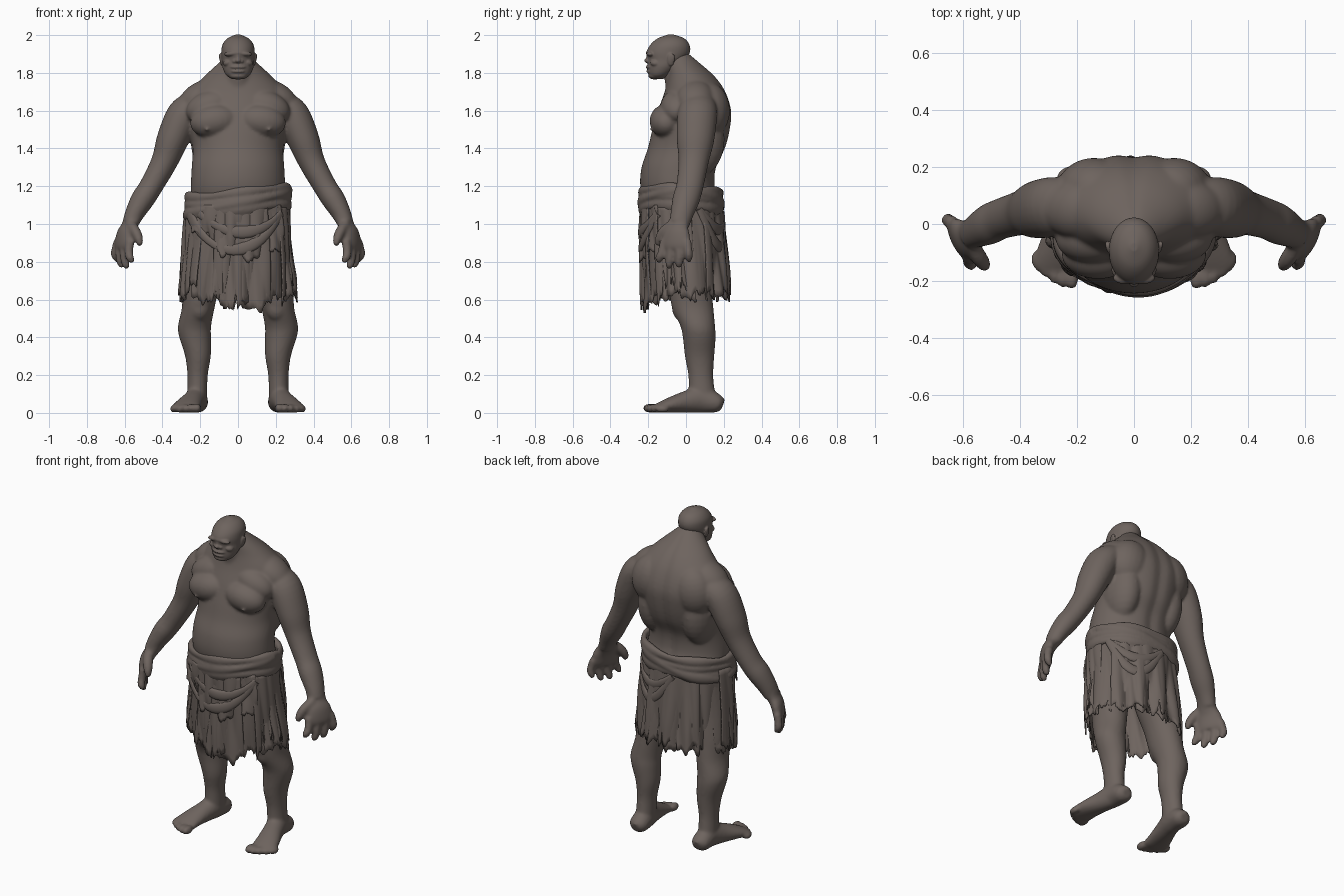
import bpy, bmesh, math, random
from mathutils import Vector, Matrix

random.seed(4)
X, Y, Z = Vector((1, 0, 0)), Vector((0, 1, 0)), Vector((0, 0, 1))
PALM = Vector((.45, .9, 0)).normalized()
if "Cube" in bpy.data.objects:
    bpy.data.objects.remove(bpy.data.objects["Cube"])


def material(name, rgb):
    m = bpy.data.materials.new(name)
    m.use_nodes = True
    m.diffuse_color = (*rgb, 1)
    m.node_tree.nodes["Principled BSDF"].inputs["Base Color"].default_value = (*rgb, 1)
    return m


CLAY = material("brown grey clay", (0.155, 0.127, 0.113))


def finish(name, bm, voxel=None, smooth=4, thick=None):
    bmesh.ops.recalc_face_normals(bm, faces=bm.faces)
    mesh = bpy.data.meshes.new(name)
    bm.to_mesh(mesh)
    bm.free()
    mesh.materials.append(CLAY)
    ob = bpy.data.objects.new(name, mesh)
    bpy.context.collection.objects.link(ob)
    bpy.ops.object.select_all(action='DESELECT')
    ob.select_set(True)
    bpy.context.view_layer.objects.active = ob
    bpy.ops.object.shade_smooth_by_angle(angle=math.radians(50))
    if voxel:  # fuse the overlapping muscles into one skin
        r = ob.modifiers.new("fuse", 'REMESH')
        r.mode, r.voxel_size, r.use_smooth_shade = 'VOXEL', voxel, True
        s = ob.modifiers.new("soften", 'SMOOTH')
        s.factor, s.iterations = 0.5, smooth
    if thick:
        s = ob.modifiers.new("thickness", 'SOLIDIFY')
        s.thickness = thick


def curve_through(secs, steps=5):
    out = []
    for i in range(len(secs) - 1):
        a, b, c, d = (secs[min(max(i + k, 0), len(secs) - 1)] for k in (-1, 0, 1, 2))
        for j in range(steps):
            t = j / steps
            out.append([q + t * ((r - p) / 2 + t * ((2 * p - 5 * q + 4 * r - s) / 2
                       + t * (3 * q - p - 3 * r + s) / 2)) for p, q, r, s in zip(a, b, c, d)])
    return out + [list(secs[-1])]


def loft(bm, secs, ref=None, mirror=True, groove=0, n=24):
    """Skin elliptical sections (x, y, z, radius a, radius b); level unless ref is given."""
    pts = curve_through(secs)
    for side in ((1, -1) if mirror else (1,)):
        rings = []
        for i, p in enumerate(pts):
            u, v = X, Y
            if ref:
                t = Vector(pts[min(i + 1, len(pts) - 1)][:3]) - Vector(pts[max(i - 1, 0)][:3])
                t.normalize()
                u = (ref - t * ref.dot(t)).normalized()
                v = t.cross(u)
            ring = []
            for k in range(n):
                g = math.tau * k / n
                d = 1 - groove * math.exp(-((g - math.pi / 2) / 0.14) ** 2)
                co = Vector(p[:3]) + (u * math.cos(g) * max(p[3], .003) + v * math.sin(g) * max(p[4], .003)) * d
                co.x *= side
                ring.append(bm.verts.new(co))
            rings.append(ring)
        for a, b in zip(rings, rings[1:]):
            for k in range(n):
                bm.faces.new((a[k], a[(k + 1) % n], b[(k + 1) % n], b[k]))
        bm.faces.new(rings[0])
        bm.faces.new(rings[-1])


def lump(bm, x, y, z, rx, ry, rz, tilt=0):
    for side in ((1, -1) if x else (1,)):
        m = (Matrix.Translation((x * side, y, z)) @ Matrix.Rotation(tilt * side, 4, 'Y')
             @ Matrix.Diagonal((rx, ry, rz, 1)))
        bmesh.ops.create_uvsphere(bm, u_segments=24, v_segments=14, radius=1, matrix=m)


# Torso with hunched back, chest, shoulder blades and flanks
body = bmesh.new()
loft(body, [(0, 0, 1.0, .24, .18), (0, -.015, 1.1, .25, .2), (0, -.042, 1.2, .25, .2),
            (0, -.035, 1.3, .245, .2), (0, .005, 1.4, .24, .207), (0, .03, 1.5, .255, .208),
            (0, .048, 1.6, .27, .197), (0, .05, 1.7, .25, .163), (0, .03, 1.78, .18, .127),
            (0, -.01, 1.85, .105, .088), (0, -.04, 1.91, .04, .045)],
     mirror=False, groove=.07, n=64)
loft(body, [(0, .02, 1.66, .12, .12), (0, -.02, 1.74, .085, .09), (0, -.06, 1.86, .07, .07)], mirror=False)
lump(body, .125, -.105, 1.545, .13, .088, .088, .15)
lump(body, .15, -.05, 1.62, .13, .085, .085, .35)
lump(body, .165, -.183, 1.5, .009, .012, .009)
lump(body, .14, .12, 1.6, .13, .112, .15, -.2)
lump(body, .15, .065, 1.45, .1, .14, .2)
lump(body, .2, .05, 1.67, .13, .1, .08, .55)

# Arms and hands
loft(body, [(.22, .07, 1.64, .09, .07), (.285, .06, 1.58, .105, .09), (.345, .05, 1.45, .1, .085),
            (.39, .04, 1.33, .08, .07), (.46, .02, 1.2, .072, .062), (.505, 0, 1.13, .072, .062),
            (.545, -.02, 1.06, .062, .052), (.572, -.035, 1.0, .054, .042)], ref=Y)
loft(body, [(.55, -.025, 1.05, .055, .048), (.575, -.04, .99, .057, .038), (.595, -.05, .95, .075, .037),
            (.607, -.055, .89, .083, .033), (.608, -.055, .865, .07, .026)], ref=PALM)
for i in range(4):
    low = (.8, .77, .765, .795)[i]
    loft(body, [(.635 - .021 * i, .005 - .04 * i, .91, .024, .024), (.65 - .024 * i, .012 - .046 * i, .85, .024, .023),
                (.646 - .025 * i, .015 - .052 * i, low + .025, .022, .021),
                (.632 - .025 * i, .015 - .052 * i, low, .012, .012)], ref=PALM, n=14)
loft(body, [(.57, -.07, 1.0, .027, .027), (.543, -.115, .96, .03, .028),
            (.525, -.14, .92, .025, .024), (.518, -.148, .885, .014, .014)], ref=Y, n=14)

# Legs
loft(body, [(.13, 0, 1.05, .12, .14), (.16, 0, .85, .12, .13), (.195, .02, .68, .1, .115),
            (.21, .035, .56, .087, .11), (.23, .062, .46, .088, .092), (.227, .07, .4, .084, .087),
            (.212, .072, .3, .068, .078), (.214, .078, .2, .054, .066), (.216, .085, .1, .053, .07),
            (.216, .09, .05, .05, .07)])
lump(body, .205, -.02, .56, .06, .055, .075)

# Feet and toes
loft(body, [(.215, .195, .04, .03, .03), (.215, .165, .05, .055, .05), (.22, .08, .07, .057, .07),
            (.24, 0, .058, .06, .058), (.263, -.08, .042, .07, .042), (.275, -.14, .028, .076, .028),
            (.277, -.17, .02, .062, .018)], ref=X)
for i in range(5):
    lump(body, .217 + .031 * i, -.188 + .004 * i * i, .025 - .001 * i,
         .023 - .0012 * i, .042 - .002 * i, .025 - .001 * i)
finish("body", body, voxel=.0085, smooth=8)

# Head: skull and jaw, then features
head = bmesh.new()
loft(head, [(0, -.15, 1.768, .035, .03), (0, -.14, 1.79, .064, .058), (0, -.118, 1.83, .082, .085),
            (0, -.102, 1.87, .086, .1), (0, -.094, 1.91, .088, .115), (0, -.085, 1.95, .082, .103),
            (0, -.08, 1.983, .056, .07), (0, -.08, 2.003, .012, .015)], mirror=False, n=40)
lump(head, .034, -.188, 1.902, .04, .022, .014, .1)
lump(head, 0, -.19, 1.905, .04, .022, .016)
lump(head, .034, -.182, 1.883, .014, .012, .007)
lump(head, .05, -.16, 1.855, .03, .03, .02, .3)
lump(head, 0, -.195, 1.885, .014, .016, .025)
lump(head, 0, -.2, 1.865, .018, .022, .014)
lump(head, .018, -.194, 1.861, .013, .015, .011)
lump(head, 0, -.181, 1.831, .046, .032, .013)
lump(head, 0, -.181, 1.808, .042, .03, .012)
lump(head, 0, -.165, 1.785, .048, .035, .02)
lump(head, .088, -.08, 1.87, .009, .02, .034, .15)
lump(head, .093, -.072, 1.878, .007, .014, .026, .15)
finish("head", head, voxel=.0045, smooth=4)


# Ragged cloth skirt
def around(a, z, off=0):
    t = min(max((1.1 - z) / .5, 0), 1.1)
    return Vector(((.265 + .038 * t + off) * math.sin(a),
                   -.022 + .022 * t - (.208 + .01 * t + off) * math.cos(a), z))


def pleat(a, t, phase):
    f = abs(math.sin(4 * a + 1.5 * math.sin(2 * a) + 1.3 * t + phase))
    f += .5 * abs(math.sin(9 * a + 2 + phase - 1.5 * t + math.sin(5 * a)))
    return (f - .85) * .03 * min(1, .25 + t)


def cloth(name, a0, a1, hem, off=0, phase=0, rows=14, slits=.07):
    closed = a1 - a0 > 6.28
    n = int((a1 - a0) * 30)
    bm = bmesh.new()
    cols = []
    for i in range(n if closed else n + 1):
        a = a0 + (a1 - a0) * i / n
        end = hem(a) + .02 * math.sin(11 * a + phase) + .012 * math.sin(29 * a) + random.uniform(-.01, .01)
        if random.random() < slits:
            end += random.uniform(.05, .13)
        col = []
        for j in range(rows + 1):
            t = j / rows
            col.append(bm.verts.new(around(a, 1.1 + (end - 1.1) * t, off + pleat(a, t, phase))))
        cols.append(col)
    for i in range(n):
        p, q = cols[i], cols[(i + 1) % len(cols)]
        for j in range(rows):
            bm.faces.new((p[j], q[j], q[j + 1], p[j + 1]))
    finish(name, bm, thick=.008)


cloth("skirt", -math.pi, math.pi, lambda a: .62 - .05 * max(0, math.cos(a)) ** 3)
cloth("front_panel", -.45, .6, lambda a: .53 + .13 * abs(a - .1), .008, .6)
cloth("right_tatters", -1.9, -.75, lambda a: .65 + .06 * math.sin(5 * a), .012, 1.6)
cloth("left_tatters", .85, 1.8, lambda a: .64 + .06 * math.sin(6 * a), .01, 2.6)
cloth("back_panel", 2.1, 3.9, lambda a: .63, .008, 3.4)
cloth("hip_swag", -1.1, .95, lambda a: .97 - .15 * math.cos(1.5 * a - .3), .012, 2, slits=0)


# Waist wrap of tilted rolls and hanging drape folds
def roll(bm, a0, a1, height, thick, tall, off=0):
    secs = []
    for i in range(25):
        k = i / 24
        a = a0 + (a1 - a0) * k
        wob = 1 + .25 * math.sin(5 * a + 9 * thick + height(k))
        p = around(a, height(k) + .02 * math.sin(a), off + .003 * math.sin(4 * a))
        secs.append((*p, tall * wob, thick * wob))
    loft(bm, secs, ref=Z, mirror=False, n=14)


wrap = bmesh.new()
for z, thick, tall in ((1.11, .013, .07), (1.165, .019, .026), (1.125, .02, .024), (1.08, .019, .03)):
    roll(wrap, -math.pi, math.pi, lambda k, z=z: z + .008 * math.sin(2 * math.tau * k), thick, tall)
roll(wrap, -1.6, 1.5, lambda k: 1.06 + .1 * k, .016, .024, .008)
roll(wrap, 1.7, 4.4, lambda k: 1.16 - .1 * k, .02, .03, .004)
finish("waist_wrap", wrap, voxel=.007, smooth=5)

drape = bmesh.new()
for drop, start in ((.1, -.8), (.19, -1.1)):
    roll(drape, start, .95, lambda k, d=drop: 1.07 - d * math.sin(math.pi * k) - .03 * k, .011, .026, .014)
    roll(drape, 2.0, 3.3, lambda k, d=drop: 1.06 - d * math.sin(math.pi * k), .01, .024, .008)
finish("drape_folds", drape)
